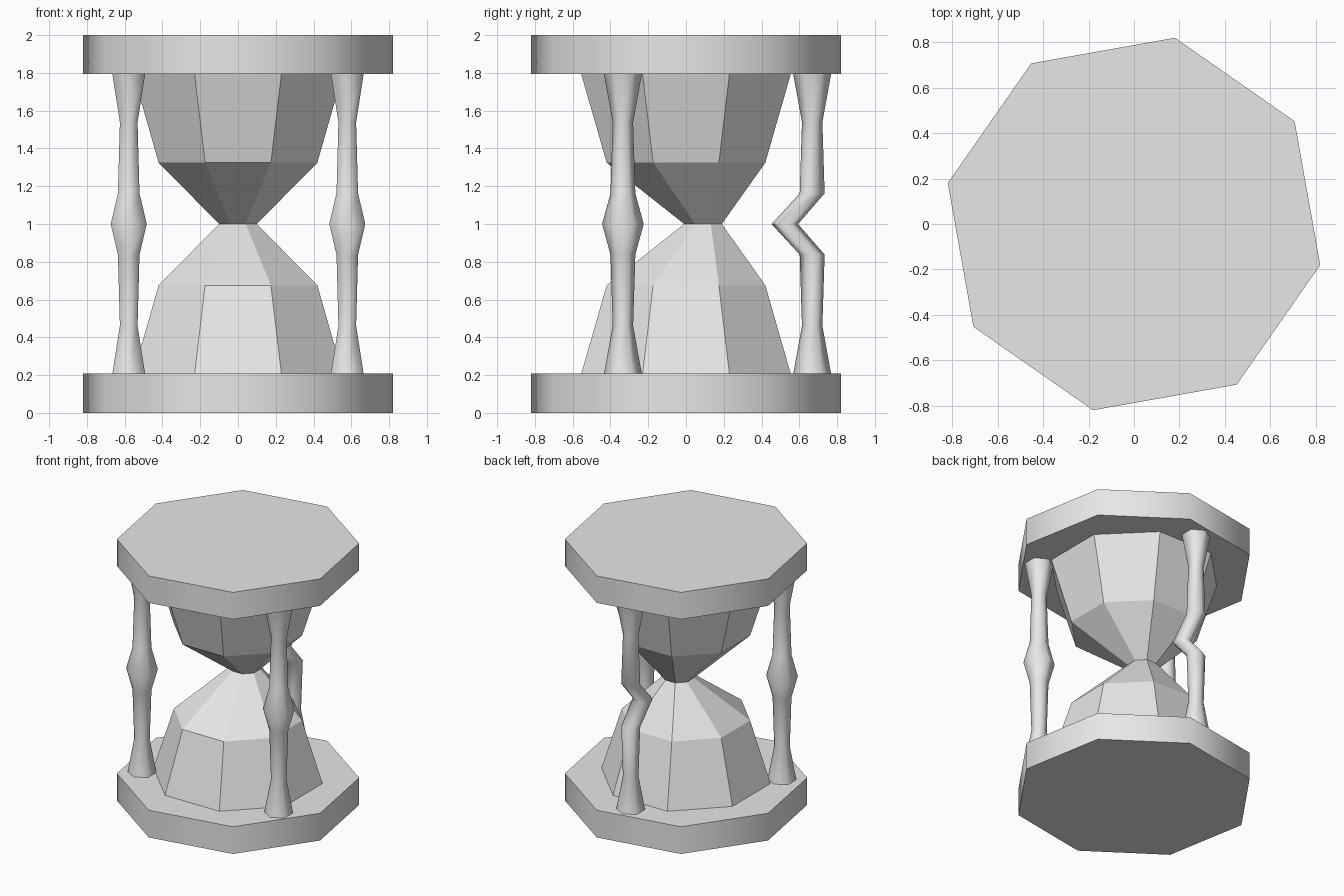
import bpy
import bmesh
import math

if "Cube" in bpy.data.objects:
    bpy.data.objects.remove(bpy.data.objects["Cube"], do_unlink=True)

grey = bpy.data.materials.new("plain grey")
grey.use_nodes = True
colour = (0.8, 0.8, 0.8, 1)
grey.diffuse_color = colour
grey.node_tree.nodes["Principled BSDF"].inputs["Base Color"].default_value = colour


def loft(name, sides, turn, rings, location=(0, 0), smooth_angle=None):
    """Skin a stack of regular polygons; each ring is (z, radius, y shift)."""
    bm = bmesh.new()
    loops = []
    for z, radius, shift in rings:
        angles = [turn + math.tau * i / sides for i in range(sides)]
        loops.append([bm.verts.new((radius * math.cos(a), radius * math.sin(a) + shift, z))
                      for a in angles])
    for low, high in zip(loops, loops[1:]):
        for i in range(sides):
            j = (i + 1) % sides
            bm.faces.new((low[i], low[j], high[j], high[i]))
    bm.faces.new(loops[0][::-1])
    bm.faces.new(loops[-1])
    mesh = bpy.data.meshes.new(name)
    bm.to_mesh(mesh)
    bm.free()
    mesh.materials.append(grey)
    obj = bpy.data.objects.new(name, mesh)
    obj.location = (*location, 0)
    bpy.context.collection.objects.link(obj)
    if smooth_angle:
        bpy.ops.object.select_all(action="DESELECT")
        obj.select_set(True)
        bpy.context.view_layer.objects.active = obj
        bpy.ops.object.shade_smooth_by_angle(angle=math.radians(smooth_angle))
    return obj


def mirrored(half):
    """Complete a lower half profile with its reflection about z = 1."""
    return half + [(2 - z, r, s) for z, r, s in reversed(half[:-1])]


# Octagonal end plates
for name, bottom, top in (("base_plate", 0, 0.208), ("top_plate", 1.794, 2)):
    loft(name, 8, math.radians(-12.4), [(bottom, 0.84, 0), (top, 0.84, 0)], smooth_angle=75)

# Faceted glass with its neck pushed backwards
flat_front = math.pi / 8
loft("glass_bulbs", 8, flat_front,
     mirrored([(0.207, 0.6, 0), (0.675, 0.455, 0), (1, 0.108, 0.09)]))

# Turned posts around the glass, the rear one kinked inwards
shaft = [(0.207, 0.1, 0), (0.462, 0.054, 0), (0.838, 0.066, 0)]
bulge = mirrored(shaft + [(1, 0.11, 0)])
kink = mirrored(shaft + [(1, 0.07, -0.145)])
for name, degrees, rings in (("left_post", -30, bulge), ("right_post", 210, bulge),
                             ("rear_post", 90, kink)):
    a = math.radians(degrees)
    loft(name, 6, math.pi / 6, rings, (0.668 * math.cos(a), 0.668 * math.sin(a)), 75)
